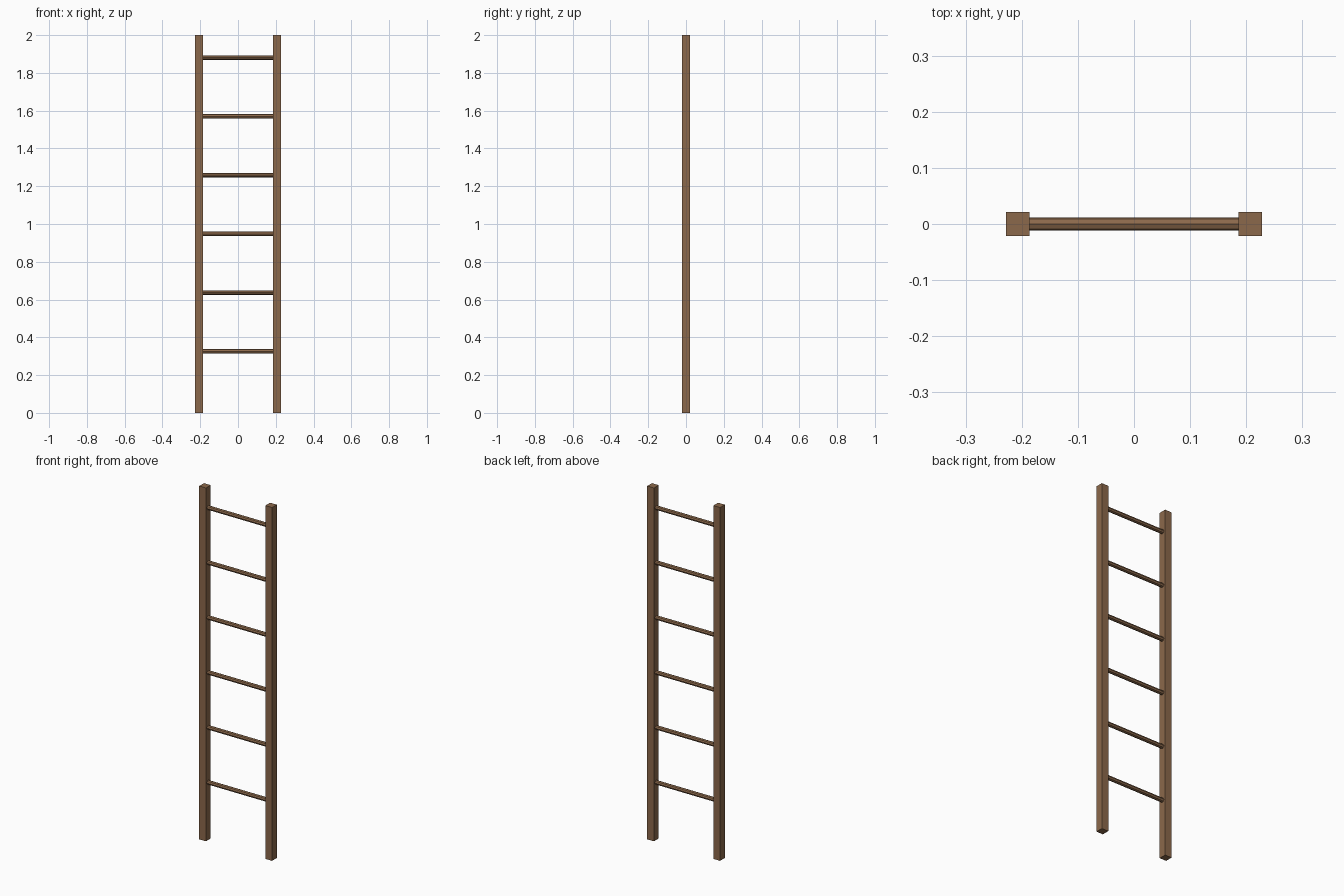
import bpy
from math import pi

cube = bpy.data.objects.get("Cube")
if cube:
    bpy.data.objects.remove(cube, do_unlink=True)

# Single wood colour
wood = bpy.data.materials.new("brown_wood")
wood.use_nodes = True
COLOR = (0.26, 0.14, 0.07, 1)
wood.diffuse_color = COLOR
wood.node_tree.nodes["Principled BSDF"].inputs["Base Color"].default_value = COLOR

HEIGHT = 2.0
RAIL = 0.042        # square rail thickness
RAIL_X = 0.207      # rail centre offset
RUNGS = 6
FIRST, STEP = 0.326, 0.311


def finish(name):
    obj = bpy.context.object
    obj.name = name
    obj.data.materials.append(wood)
    return obj


# Upright side rails
for side, name in ((1, "left_rail"), (-1, "right_rail")):
    bpy.ops.mesh.primitive_cube_add(size=1, location=(side * RAIL_X, 0, HEIGHT / 2))
    rail = finish(name)
    rail.scale = (RAIL, RAIL, HEIGHT)

# Faceted round rungs, ending inside the rails
for i in range(RUNGS):
    bpy.ops.mesh.primitive_cylinder_add(
        vertices=8, radius=0.012, depth=2 * RAIL_X,
        location=(0, 0, FIRST + i * STEP), rotation=(0, pi / 2, 0))
    finish(f"rung_{i + 1}")
